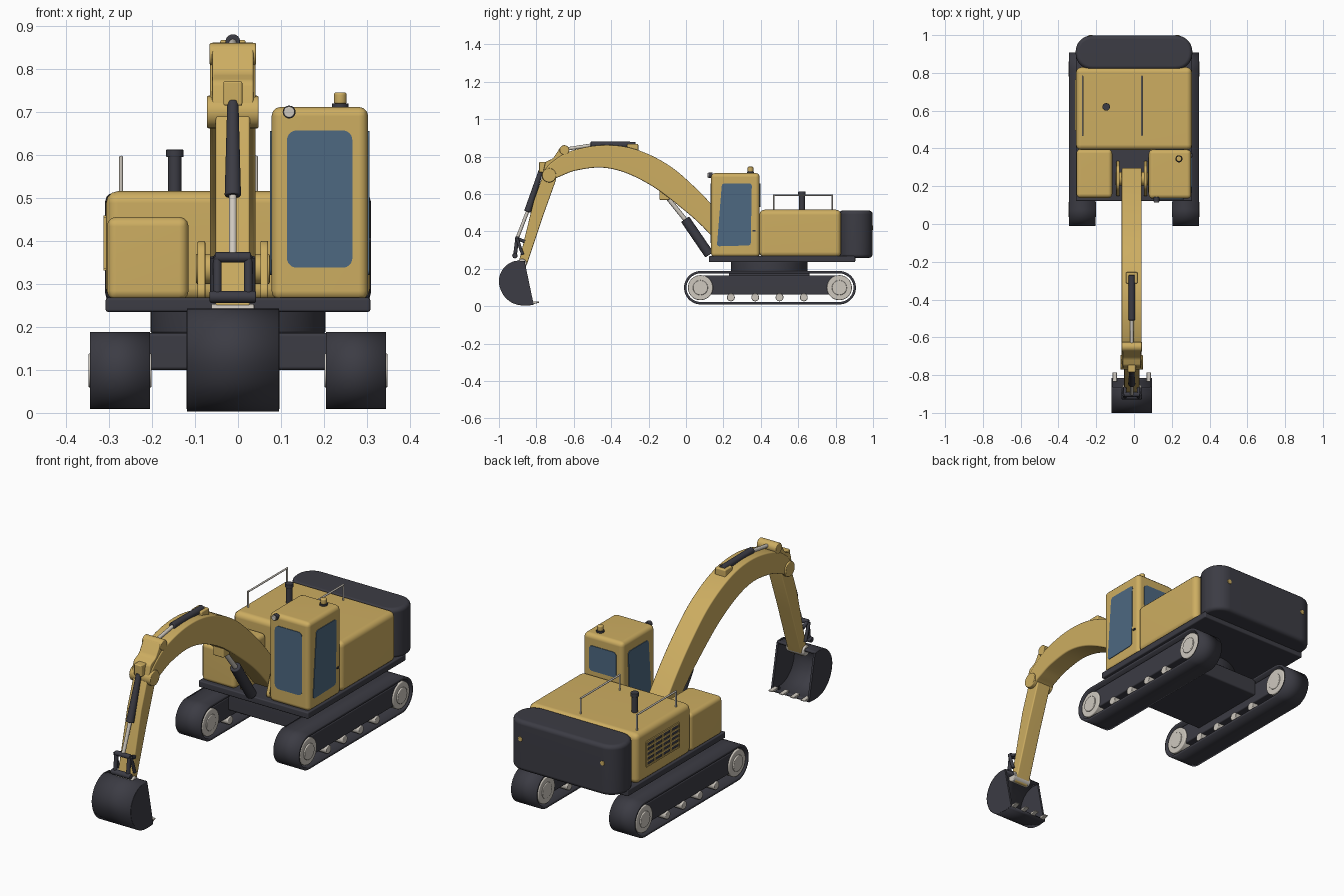
import bpy, bmesh, math
from mathutils import Vector, Matrix
from mathutils.geometry import interpolate_bezier

if "Cube" in bpy.data.objects:
    bpy.data.objects.remove(bpy.data.objects["Cube"])


def material(name, rgb, rough=0.5):
    m = bpy.data.materials.new(name)
    m.use_nodes = True
    m.diffuse_color = (*rgb, 1)
    node = m.node_tree.nodes["Principled BSDF"]
    node.inputs["Base Color"].default_value = (*rgb, 1)
    node.inputs["Roughness"].default_value = rough
    return m


YELLOW = material("machine yellow", (0.61, 0.42, 0.12))
DARK = material("charcoal", (0.045, 0.045, 0.058))
METAL = material("light metal", (0.62, 0.58, 0.52))
GLASS = material("blue glass", (0.075, 0.14, 0.22))

MID = -0.012  # centre line of the digging arm


def finish(name, bm, mat, bevel=0.0, thickness=0.0):
    bmesh.ops.remove_doubles(bm, verts=bm.verts, dist=1e-5)
    bmesh.ops.recalc_face_normals(bm, faces=bm.faces)
    if bevel:
        edges = [e for e in bm.edges if e.is_manifold and e.calc_face_angle(0) > 0.6]
        bmesh.ops.bevel(bm, geom=edges, offset=bevel, segments=3, profile=0.5,
                        affect='EDGES', clamp_overlap=True)
    mesh = bpy.data.meshes.new(name)
    bm.to_mesh(mesh)
    bm.free()
    mesh.shade_smooth()
    mesh.set_sharp_from_angle(angle=0.6)
    mesh.materials.append(mat)
    ob = bpy.data.objects.new(name, mesh)
    bpy.context.collection.objects.link(ob)
    if thickness:
        mod = ob.modifiers.new("wall", 'SOLIDIFY')
        mod.thickness, mod.offset = thickness, 0
    else:
        ob.modifiers.new("normals", 'WEIGHTED_NORMAL').keep_sharp = True
    return ob


def rounded(pts, r, n=8):
    """Round every corner of a flat polygon."""
    out = []
    pts = [Vector((*p, 0)) for p in pts]
    for i, c in enumerate(pts):
        p, q = pts[i - 1], pts[(i + 1) % len(pts)]
        a, b = c + (p - c).normalized() * r, c + (q - c).normalized() * r
        for v in interpolate_bezier(a, a.lerp(c, 0.55), b.lerp(c, 0.55), b, n):
            if not out or (Vector(out[-1]) - v.xy).length > 1e-4:
                out.append((v.x, v.y))
    if (Vector(out[0]) - Vector(out[-1])).length < 1e-4:
        out.pop()
    return out


def rect(u0, u1, v0, v1):
    return [(u0, v0), (u1, v0), (u1, v1), (u0, v1)]


def place(p, axis, d):
    return {'x': (d, *p), 'y': (p[0], d, p[1]), 'z': (*p, d)}[axis]


def prism(name, pts, axis, d0, d1, mat, bevel=0.0):
    bm = bmesh.new()
    face = bm.faces.new([bm.verts.new(place(p, axis, d0)) for p in pts])
    new = bmesh.ops.extrude_face_region(bm, geom=[face], use_keep_orig=True)["geom"]
    shift = Vector(place((0, 0), axis, d1 - d0))
    bmesh.ops.translate(bm, verts=[g for g in new if isinstance(g, bmesh.types.BMVert)], vec=shift)
    return finish(name, bm, mat, bevel)


def box(name, x, y, z, mat, bevel=0.0):
    return prism(name, rect(*x, *y), 'z', *z, mat, bevel)


def strip(name, pts, x0, x1, mat, thickness, closed):
    bm = bmesh.new()
    a, b = [[bm.verts.new((x, *p)) for p in pts] for x in (x0, x1)]
    for i in range(0 if closed else 1, len(pts)):
        bm.faces.new((a[i - 1], a[i], b[i], b[i - 1]))
    return finish(name, bm, mat, thickness=thickness)


def rod(name, p0, p1, r, mat, bevel=0.0, sides=28, r2=None):
    p0, p1 = Vector(p0), Vector(p1)
    d = p1 - p0
    m = Matrix.Translation((p0 + p1) / 2) @ d.to_track_quat('Z', 'Y').to_matrix().to_4x4()
    bm = bmesh.new()
    bmesh.ops.create_cone(bm, cap_ends=True, segments=sides, radius1=r,
                          radius2=r2 or r, depth=d.length, matrix=m)
    return finish(name, bm, mat, bevel)


def arm_rod(name, a, b, r, mat, dx=0.0, bevel=0.0):
    return rod(name, (MID + dx, *a), (MID + dx, *b), r, mat, bevel)


def pin(name, p, half, r, mat, bevel=0.004):
    return rod(name, (MID - half, *p), (MID + half, *p), r, mat, bevel)


def smooth_path(pts, steps=6):
    """Pass a smooth curve through points of any dimension."""
    v = [Vector(p) for p in pts]
    v = [2 * v[0] - v[1]] + v + [2 * v[-1] - v[-2]]
    out = []
    for i in range(1, len(v) - 2):
        for s in range(steps):
            t = s / steps
            a, b, c, d = v[i - 1:i + 3]
            out.append(0.5 * (2 * b + (c - a) * t + (2 * a - 5 * b + 4 * c - d) * t ** 2
                              + (3 * b - a - 3 * c + d) * t ** 3))
    return out + [v[-2]]


# Crawler tracks with belt, frame, wheels and rollers
for side, word in ((-1, "right"), (1, "left")):
    x0, x1 = side * 0.205, side * 0.344
    belt = rounded(rect(-0.004, 0.902, 0.016, 0.182), 0.083, 14)
    strip(word + "_track_belt", belt, x0, x1, DARK, 0.013, True)
    box(word + "_track_frame", sorted((side * 0.215, side * 0.335)), (0.08, 0.82), (0.062, 0.165), DARK, 0.006)
    for y in (0.077, 0.82):
        rod(word + "_wheel", (x0, y, 0.099), (side * 0.342, y, 0.099), 0.067, METAL, 0.005, 36)
        rod(word + "_wheel_hub", (side * 0.201, y, 0.099), (side * 0.348, y, 0.099), 0.04, METAL, 0.004)
    for i in range(4):
        y = 0.24 + i * 0.13
        rod(word + "_roller", (side * 0.209, y, 0.047), (side * 0.341, y, 0.047), 0.021, METAL, 0.004, 20)

# Undercarriage and turntable
box("undercarriage", (-0.22, 0.22), (0.23, 0.66), (0.1, 0.186), DARK, 0.008)
rod("swing_ring", (0, 0.445, 0.185), (0, 0.445, 0.24), 0.204, DARK, 0.006, 56)
box("deck", (-0.308, 0.308), (0.122, 0.905), (0.235, 0.268), DARK, 0.006)

# Superstructure
box("engine_house", (-0.307, 0.307), (0.392, 0.83), (0.262, 0.516), YELLOW, 0.028)
box("side_box", (-0.305, -0.115), (0.138, 0.396), (0.262, 0.456), YELLOW, 0.022)
plan = rounded(rect(-0.309, 0.309, 0.818, 0.998), 0.085)
prism("counterweight", plan, 'z', 0.258, 0.512, DARK, 0.02)
for x in (-0.23, 0.23):
    rod("rear_lamp", (x, 0.985, 0.42), (x, 1.0, 0.42), 0.012, YELLOW, 0.002, 16)

# Engine vent with slats
box("vent_panel", (-0.310, -0.303), (0.50, 0.76), (0.335, 0.455), DARK)
for i in range(6):
    z = 0.335 + i * 0.024
    box("vent_slat", (-0.313, -0.306), (0.50, 0.76), (z - 0.004, z + 0.004), YELLOW)
for i in range(5):
    y = 0.50 + i * 0.065
    box("vent_bar", (-0.313, -0.306), (y - 0.004, y + 0.004), (0.335, 0.455), YELLOW)

# Exhaust and handrails
rod("exhaust_pipe", (-0.147, 0.62, 0.5), (-0.147, 0.62, 0.6), 0.016, DARK)
rod("exhaust_cap", (-0.147, 0.62, 0.595), (-0.147, 0.62, 0.613), 0.02, DARK, 0.002)
for x in (-0.272, 0.042):
    rod("handrail_bar", (x, 0.468, 0.594), (x, 0.784, 0.594), 0.0045, METAL, sides=12)
    for y in (0.47, 0.782):
        rod("handrail_post", (x, y, 0.5), (x, y, 0.597), 0.0045, METAL, sides=12)

# Cab with windows on all sides
box("cab", (0.078, 0.303), (0.134, 0.394), (0.262, 0.712), YELLOW, 0.022)
prism("front_window", rounded(rect(0.114, 0.266, 0.338, 0.657), 0.022), 'y', 0.131, 0.137, GLASS)
prism("rear_window", rounded(rect(0.114, 0.266, 0.53, 0.657), 0.018), 'y', 0.391, 0.397, GLASS)
side_glass = rounded([(0.165, 0.32), (0.346, 0.325), (0.352, 0.656), (0.192, 0.656)], 0.014)
for name, x in (("left_window", 0.300), ("right_window", 0.075)):
    prism(name, side_glass, 'x', x, x + 0.006, GLASS)
box("door_handle", (0.302, 0.309), (0.356, 0.372), (0.40, 0.408), DARK)
rod("beacon_base", (0.238, 0.345, 0.708), (0.238, 0.345, 0.72), 0.019, DARK, sides=20)
rod("beacon", (0.238, 0.345, 0.718), (0.238, 0.345, 0.746), 0.015, YELLOW, 0.006, 20)
rod("work_lamp_housing", (0.119, 0.12, 0.7), (0.119, 0.142, 0.7), 0.015, DARK, sides=20)
rod("work_lamp", (0.119, 0.114, 0.7), (0.119, 0.122, 0.7), 0.013, METAL, 0.003, 20)

# Boom: centre line (y, z) with half height
stations = smooth_path([(0.26, 0.31, 0.05), (0.13, 0.465, 0.057), (0, 0.59, 0.066),
                        (-0.14, 0.7, 0.071), (-0.3, 0.777, 0.068), (-0.45, 0.801, 0.06),
                        (-0.6, 0.778, 0.054), (-0.69, 0.735, 0.045), (-0.735, 0.7, 0.034)])
bm = bmesh.new()
rings = []
for i, s in enumerate(stations):
    t = (stations[min(i + 1, len(stations) - 1)] - stations[max(i - 1, 0)]).xy.normalized()
    up = Vector((t.y, -t.x)) * s.z
    rings.append([bm.verts.new((MID + w * 0.053, s.x + k * up.x, s.y + k * up.y))
                  for w, k in ((-1, -1), (1, -1), (1, 1), (-1, 1))])
for a, b in zip(rings, rings[1:]):
    for j in range(4):
        bm.faces.new((a[j - 1], a[j], b[j], b[j - 1]))
bm.faces.new(rings[0])
bm.faces.new(rings[-1])
finish("boom", bm, YELLOW, 0.007)
pin("boom_foot_pin", (0.24, 0.335), 0.086, 0.035, YELLOW)
foot = rounded([(0.14, 0.264), (0.34, 0.264), (0.30, 0.40), (0.19, 0.40)], 0.03)
for dx in (-0.073, 0.073):
    prism("boom_foot_plate", foot, 'x', MID + dx - 0.009, MID + dx + 0.009, YELLOW, 0.004)

# Boom lift cylinder
arm_rod("lift_barrel", (0.125, 0.275), (-0.005, 0.465), 0.026, DARK, bevel=0.005)
arm_rod("lift_rod", (0, 0.458), (-0.112, 0.597), 0.012, METAL)
box("lift_bracket", (MID - 0.03, MID + 0.03), (-0.142, -0.088), (0.568, 0.64), YELLOW, 0.006)

# Stick, its lever and joints
stick = [(-0.765, 0.70), (-0.745, 0.735), (-0.7, 0.73), (-0.695, 0.675), (-0.765, 0.48),
         (-0.85, 0.225), (-0.868, 0.2), (-0.89, 0.205), (-0.893, 0.24), (-0.815, 0.56)]
prism("stick", stick, 'x', MID - 0.04, MID + 0.04, YELLOW, 0.006)
lever = rounded([(-0.768, 0.70), (-0.752, 0.772), (-0.71, 0.79), (-0.668, 0.856),
                 (-0.625, 0.845), (-0.645, 0.79), (-0.69, 0.74), (-0.70, 0.69)], 0.012, 4)
prism("stick_lever", lever, 'x', MID - 0.048, MID + 0.048, YELLOW, 0.005)
pin("stick_joint", (-0.732, 0.70), 0.06, 0.038, YELLOW)
pin("lever_joint", (-0.65, 0.835), 0.054, 0.026, YELLOW)
box("bucket_cylinder_bracket", (MID - 0.022, MID + 0.022), (-0.785, -0.74), (0.715, 0.772), YELLOW, 0.005)

# Stick cylinder on top of the boom
arm_rod("stick_barrel", (-0.27, 0.862), (-0.51, 0.864), 0.017, DARK, bevel=0.004)
arm_rod("stick_rod", (-0.5, 0.862), (-0.655, 0.838), 0.009, METAL)
box("stick_cylinder_bracket", (MID - 0.03, MID + 0.03), (-0.315, -0.255), (0.82, 0.868), YELLOW, 0.006)

# Bucket cylinder and linkage
rod("bucket_barrel", (MID, -0.775, 0.725), (MID, -0.847, 0.505), 0.013, DARK, 0.003, r2=0.019)
arm_rod("bucket_rod", (-0.845, 0.512), (-0.903, 0.362), 0.009, METAL)
pin("link_top_bar", (-0.903, 0.362), 0.042, 0.012, DARK)
pin("link_low_bar", (-0.915, 0.27), 0.054, 0.014, DARK)
for dx in (-0.036, 0.036):
    arm_rod("bucket_link", (-0.903, 0.362), (-0.915, 0.265), 0.01, DARK, dx)
    arm_rod("stick_link", (-0.903, 0.362), (-0.862, 0.345), 0.009, DARK, dx)
    arm_rod("rocker_link", (-0.903, 0.362), (-0.873, 0.275), 0.008, DARK, dx * 1.25)
pin("bucket_pin", (-0.878, 0.228), 0.05, 0.026, METAL)

# Bucket: curved wall, side plates and teeth
curve = smooth_path([(-0.862, 0.236), (-0.915, 0.236), (-0.962, 0.21), (-0.99, 0.165), (-0.993, 0.115),
                     (-0.97, 0.06), (-0.925, 0.022), (-0.87, 0.009), (-0.815, 0.012)], 4)
shell = [(p.x, p.y) for p in curve]
strip("bucket_wall", shell, MID - 0.107, MID + 0.107, DARK, 0.011, False)
for dx in (-0.103, 0.103):
    prism("bucket_side", shell, 'x', MID + dx - 0.005, MID + dx + 0.005, DARK)
tooth = [(-0.835, 0.006), (-0.785, 0.019), (-0.785, 0.024), (-0.835, 0.026)]
for i in range(4):
    x = MID - 0.09 + i * 0.06
    prism("bucket_tooth", tooth, 'x', x - 0.011, x + 0.011, METAL, 0.002)
